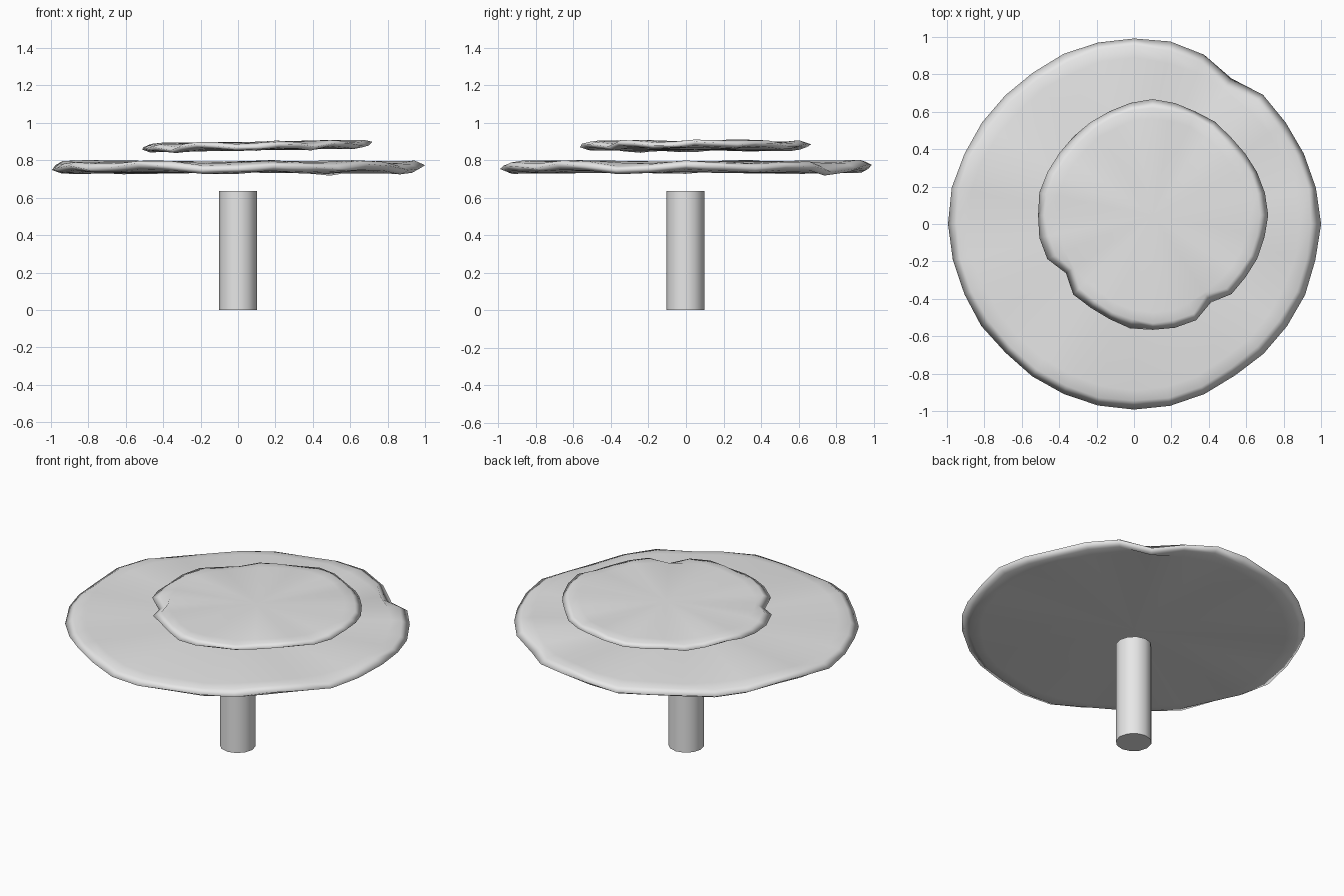
import bpy, bmesh, math, random

if "Cube" in bpy.data.objects:
    bpy.data.objects.remove(bpy.data.objects["Cube"], do_unlink=True)

SIDES = 32

grey = bpy.data.materials.new("plain_grey")
grey.use_nodes = True
grey.diffuse_color = (0.8, 0.8, 0.8, 1)
grey.node_tree.nodes["Principled BSDF"].inputs["Base Color"].default_value = (0.8, 0.8, 0.8, 1)


def finish(bm, name, location, smooth_angle):
    bmesh.ops.recalc_face_normals(bm, faces=bm.faces)
    mesh = bpy.data.meshes.new(name)
    bm.to_mesh(mesh)
    bm.free()
    mesh.materials.append(grey)
    obj = bpy.data.objects.new(name, mesh)
    obj.location = location
    bpy.context.collection.objects.link(obj)
    bpy.ops.object.select_all(action="DESELECT")
    obj.select_set(True)
    bpy.context.view_layer.objects.active = obj
    bpy.ops.object.shade_smooth_by_angle(angle=math.radians(smooth_angle))
    return obj


def canopy(name, location, radius, half, wave, tilt, nicks, seed):
    """Thin disc with a rounded, wavy, slightly ragged rim."""
    rng = random.Random(seed)
    phase = rng.uniform(0, math.tau)
    bm = bmesh.new()
    profile = [(-0.11, half), (-0.045, half * 0.8), (0, 0),
               (-0.045, -half * 0.8), (-0.11, -half)]
    rings = []
    for inset, height in profile:
        ring = []
        for i in range(SIDES):
            a = math.tau * i / SIDES
            r = radius + inset * (0.7 + 0.3 * radius) + 0.01 * math.cos(4 * a)
            r += rng.uniform(-0.006, 0.006)
            # The rim ripples most, the flat part hardly at all
            fade = 1 + inset * 5
            z = height + fade * wave * (math.sin(9 * a + phase) + 0.6 * math.sin(5 * a))
            z += rng.uniform(-0.004, 0.004)
            if i in nicks and inset > -0.1:
                r -= 0.04
                z -= 0.012
            x = r * math.cos(a)
            ring.append(bm.verts.new((x, r * math.sin(a), z + tilt * x)))
        rings.append(ring)
    top = bm.verts.new((0, 0, half))
    bottom = bm.verts.new((0, 0, -half))
    for i in range(SIDES):
        j = (i + 1) % SIDES
        for upper, lower in zip(rings, rings[1:]):
            bm.faces.new((upper[i], lower[i], lower[j], upper[j]))
        bm.faces.new((top, rings[0][i], rings[0][j]))
        bm.faces.new((bottom, rings[-1][j], rings[-1][i]))
    return finish(bm, name, location, 180)


# Trunk
bm = bmesh.new()
bmesh.ops.create_cone(bm, cap_ends=True, segments=12, radius1=0.102,
                      radius2=0.102, depth=0.635)
finish(bm, "trunk", (0, -0.003, 0.3175), 40)

# Two stacked canopy layers, the upper one set off centre
canopy("lower_canopy", (0, 0, 0.763), 0.985, 0.028, 0.013, 0.0, {5}, 3)
canopy("upper_canopy", (0.1, 0.047, 0.877), 0.605, 0.021, 0.008, 0.02, {19, 27}, 8)
